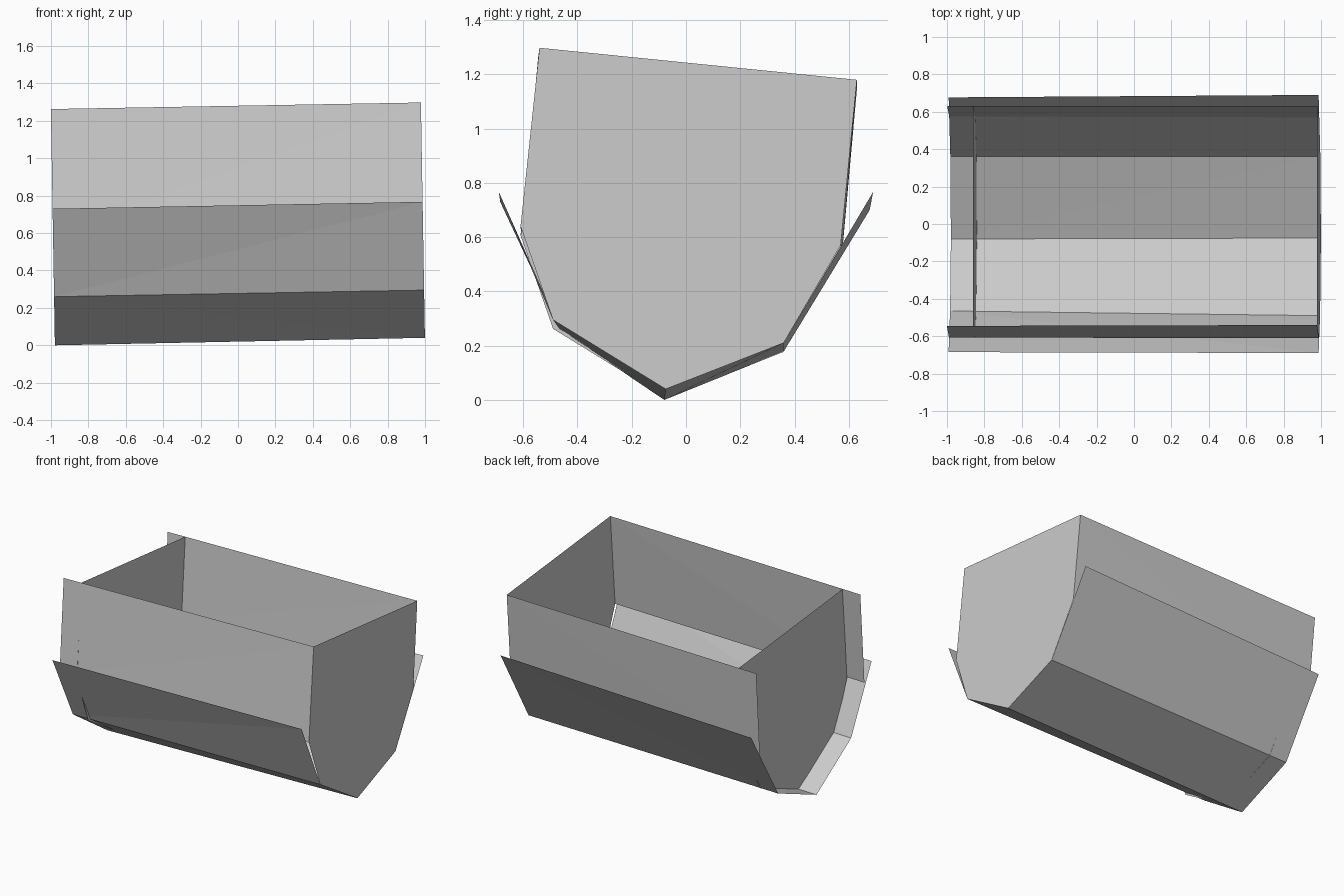
import bpy
import bmesh

cube = bpy.data.objects.get("Cube")
if cube:
    bpy.data.objects.remove(cube, do_unlink=True)

# One plain grey for every panel
grey = bpy.data.materials.new("light grey")
grey.use_nodes = True
grey.diffuse_color = (0.6, 0.6, 0.6, 1)
grey.node_tree.nodes["Principled BSDF"].inputs["Base Color"].default_value = (0.6, 0.6, 0.6, 1)


def finish(name, bm):
    mesh = bpy.data.meshes.new(name)
    bm.to_mesh(mesh)
    bm.free()
    mesh.materials.append(grey)
    obj = bpy.data.objects.new(name, mesh)
    bpy.context.collection.objects.link(obj)
    return obj


def place(x, y, z):
    # The body leans slightly, so its ends shift in x with height
    return (x - 0.017 * z, y, z)


def sheet(name, left_profile, right_profile):
    """Folded sheet stretched between (y, z) profiles at the two ends."""
    bm = bmesh.new()
    a = [bm.verts.new(place(-0.979, y, z)) for y, z in left_profile]
    b = [bm.verts.new(place(1.0, y, z)) for y, z in right_profile]
    for i in range(len(a) - 1):
        bm.faces.new((a[i], b[i + 1], b[i]))
        bm.faces.new((a[i], a[i + 1], b[i + 1]))
    return finish(name, bm)


def end_plate(name, x, drop):
    """Flat seven-sided end panel."""
    outline = [(-0.075, 0.04), (0.36, 0.21), (0.57, 0.57), (0.63, 1.18),
               (-0.54, 1.298), (-0.61, 0.64), (-0.49, 0.295)]
    bm = bmesh.new()
    bm.faces.new([bm.verts.new(place(x, y, z - drop)) for y, z in outline])
    return finish(name, bm)


# Folded trough: two floor slopes from a keel, and a flared side on each edge
keel_l, keel_r = (-0.08, 0.0), (-0.075, 0.04)
front_l, front_r = (-0.465, 0.26), (-0.49, 0.295)
back_l, back_r = (0.36, 0.178), (0.36, 0.21)
sheet("trough_floor", [front_l, keel_l, back_l], [front_r, keel_r, back_r])
sheet("front_flare", [front_l, (-0.685, 0.73)], [front_r, (-0.69, 0.767)])
sheet("back_flare", [back_l, (0.677, 0.70)], [back_r, (0.69, 0.767)])

# Upper walls standing inside the flared sides
sheet("front_wall", [(-0.607, 0.605), (-0.545, 1.263)], [(-0.61, 0.64), (-0.54, 1.298)])
sheet("back_wall", [(0.575, 0.535), (0.63, 1.145)], [(0.57, 0.57), (0.63, 1.18)])

# End panels: one flush, one set in from the end
end_plate("left_end", 1.0, 0.0)
end_plate("right_end", -0.84, 0.033)
